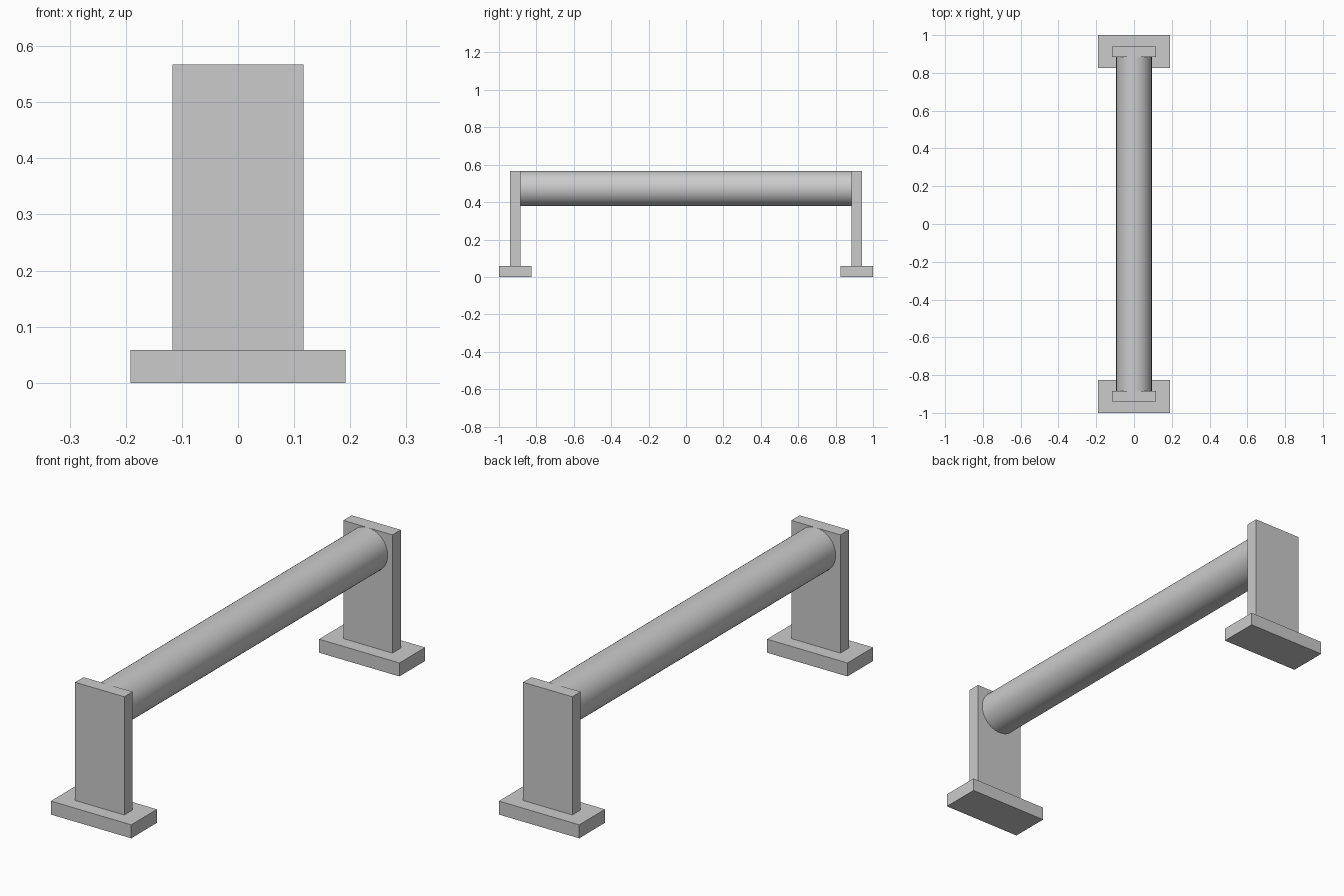
import bpy
import math

default_cube = bpy.data.objects.get("Cube")
if default_cube:
    bpy.data.objects.remove(default_cube, do_unlink=True)

GREY = (0.6, 0.6, 0.6, 1.0)
grey = bpy.data.materials.new("plain grey")
grey.use_nodes = True
grey.diffuse_color = GREY
grey.node_tree.nodes["Principled BSDF"].inputs["Base Color"].default_value = GREY


def add_box(name, size, centre):
    bpy.ops.mesh.primitive_cube_add(size=1, location=centre)
    box = bpy.context.object
    box.name = name
    box.scale = size
    bpy.ops.object.transform_apply(location=False, rotation=False, scale=True)
    box.data.materials.append(grey)


BASE_HEIGHT = 0.058
TOP = 0.567
RADIUS = 0.094
INNER_Y, OUTER_Y = 0.884, 0.941

# Matching foot and upright plate at each end
for label, side in (("front", -1), ("back", 1)):
    add_box(label + "_foot", (0.383, 0.175, BASE_HEIGHT),
            (0, side * 0.9125, BASE_HEIGHT / 2))
    add_box(label + "_upright", (0.234, OUTER_Y - INNER_Y, TOP - BASE_HEIGHT),
            (0, side * (INNER_Y + OUTER_Y) / 2, (TOP + BASE_HEIGHT) / 2))

# Round bar spanning the uprights, flush with their top edge
bpy.ops.mesh.primitive_cylinder_add(
    vertices=64, radius=RADIUS, depth=2 * INNER_Y,
    location=(0, 0, TOP - RADIUS), rotation=(math.pi / 2, 0, 0))
bar = bpy.context.object
bar.name = "round_bar"
bar.data.materials.append(grey)
bpy.ops.object.shade_smooth_by_angle(angle=math.radians(30))
